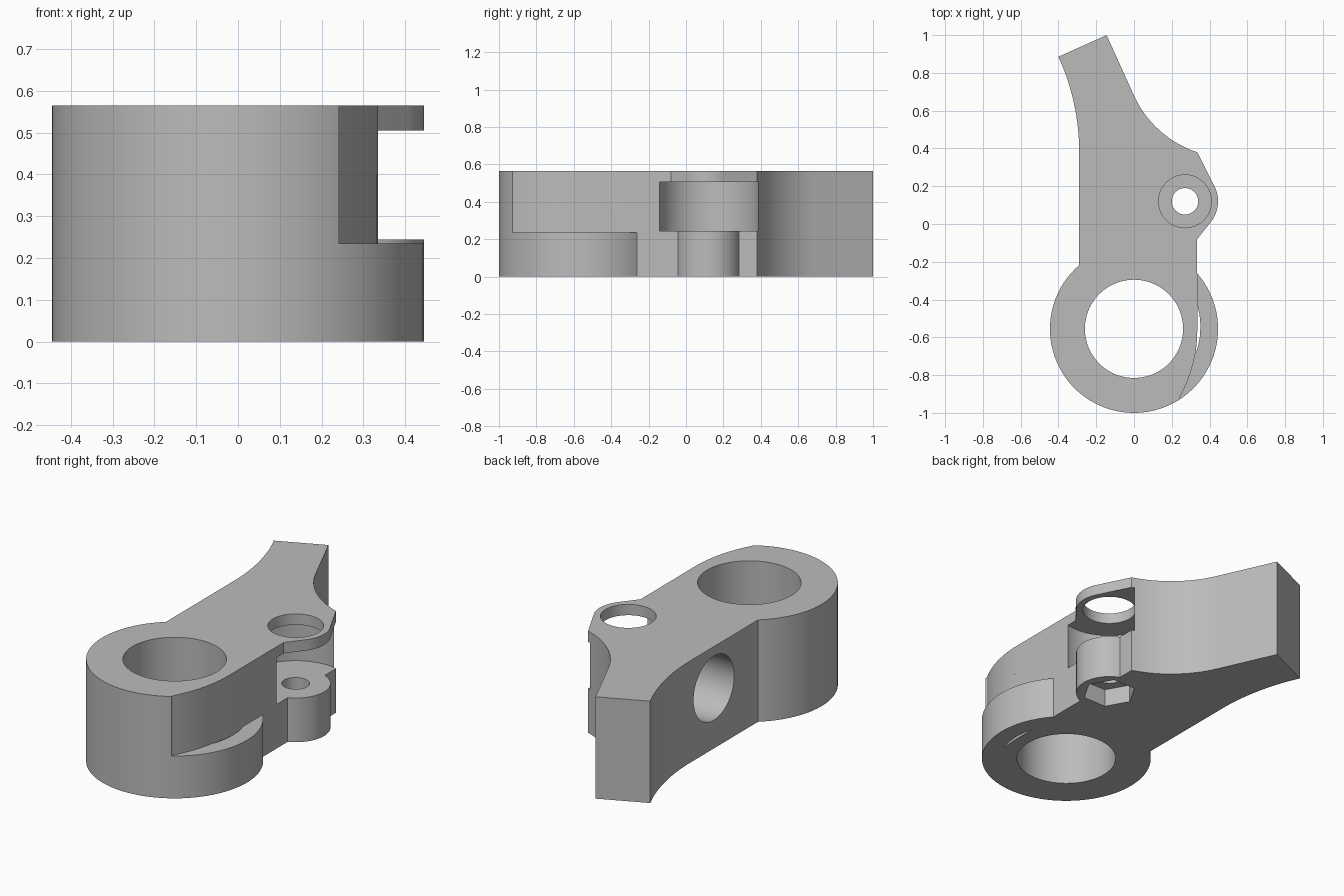
import bpy, bmesh, math

if "Cube" in bpy.data.objects:
    bpy.data.objects.remove(bpy.data.objects["Cube"])

H = 0.565                      # overall height
RING = (0.0, -0.555)           # main bore centre
BOSS = (0.27, 0.12)            # side boss centre

grey = bpy.data.materials.new("plain grey")
grey.diffuse_color = (0.5, 0.5, 0.5, 1)
grey.use_nodes = True
grey.node_tree.nodes["Principled BSDF"].inputs["Base Color"].default_value = grey.diffuse_color


def arc(c, r, a0, a1, n):
    """Points along an arc, angles in degrees."""
    return [(c[0] + r * math.cos(math.radians(a0 + (a1 - a0) * i / n)),
             c[1] + r * math.sin(math.radians(a0 + (a1 - a0) * i / n)))
            for i in range(n + 1)]


def circle(c, r, n=72):
    return arc(c, r, 0, 360, n)[:-1]


def prism(name, outline, z0, z1):
    """Upright solid from a closed outline."""
    bm = bmesh.new()
    face = bm.faces.new([bm.verts.new((x, y, z0)) for x, y in outline])
    out = bmesh.ops.extrude_face_region(bm, geom=[face])
    top = [v for v in out["geom"] if isinstance(v, bmesh.types.BMVert)]
    bmesh.ops.translate(bm, verts=top, vec=(0, 0, z1 - z0))
    bmesh.ops.recalc_face_normals(bm, faces=bm.faces)
    mesh = bpy.data.meshes.new(name)
    bm.to_mesh(mesh)
    bm.free()
    mesh.materials.append(grey)
    obj = bpy.data.objects.new(name, mesh)
    bpy.context.collection.objects.link(obj)
    return obj


def combine(target, tool, operation):
    """Apply a boolean and discard the tool."""
    mod = target.modifiers.new("boolean", 'BOOLEAN')
    mod.operation, mod.solver, mod.object = operation, 'EXACT', tool
    bpy.context.view_layer.objects.active = target
    bpy.ops.object.modifier_apply(modifier=mod.name)
    bpy.data.objects.remove(tool)


# Lever body: round end, straight flanks, curved angled arm
outline = arc(RING, 0.445, 130.67, 401.2, 80)
outline += arc((0.5115, 0.914), 0.5627, 251.7, 204.6, 20)
outline += [(-0.145, 1.0)]
outline += arc((-1.504, 0.38), 1.214, 24.6, 0, 16)
body = prism("lever_body", outline, 0, H)

# Side boss: round below, tangent-sided ear above
combine(body, prism("lower_boss", circle(BOSS, 0.175), 0, 0.4), 'UNION')
ear = [(0.335, -0.08)] + arc(BOSS, 0.175, -38.4, 26.8, 20) + [(0.335, 0.38), (0.1, 0.12)]
combine(body, prism("upper_ear", ear, 0.4, H), 'UNION')

# Main bore, clamp pocket, ear hole, bolt hole and nut recess
cuts = [
    ("main_bore", circle(RING, 0.26, 96), -0.1, H + 0.1),
    ("clamp_pocket", circle(BOSS, 0.27, 96), 0.245, 0.505),
    ("ear_hole", circle(BOSS, 0.14), 0.4, H + 0.1),
    ("bolt_hole", circle(BOSS, 0.07, 48), -0.1, 0.4),
    ("nut_recess", circle(BOSS, 0.14, 6), -0.1, 0.1),
]

# Relief step on the round end, with the thin slit behind the ledge
flank = arc((-0.4, -0.56), 0.735, 0, -29.3, 14)
cuts.append(("relief_step", [(0.335, -0.2)] + flank + [(0.26, -1.1), (0.6, -1.1), (0.6, -0.2)],
             0.235, H + 0.1))
slit = [(0.335, -0.43), (0.335, -0.56), (0.332, -0.63), (0.325, -0.69),
        (0.338, -0.65), (0.348, -0.6), (0.352, -0.54), (0.347, -0.48)]
cuts.append(("slit", slit, -0.1, 0.4))
for cut in cuts:
    combine(body, prism(*cut), 'DIFFERENCE')

# Blind bore in the left flank
bore = prism("side_bore", circle((0, 0), 0.178), 0, 0.38)
bore.rotation_euler = (0, math.pi / 2, 0)
bore.location = (-0.4, 0.17, 0.335)
bpy.context.view_layer.update()
combine(body, bore, 'DIFFERENCE')

# Smooth the curved walls, keep the edges crisp
bpy.ops.object.select_all(action='DESELECT')
body.select_set(True)
bpy.context.view_layer.objects.active = body
bpy.ops.object.shade_smooth_by_angle(angle=math.radians(20))
